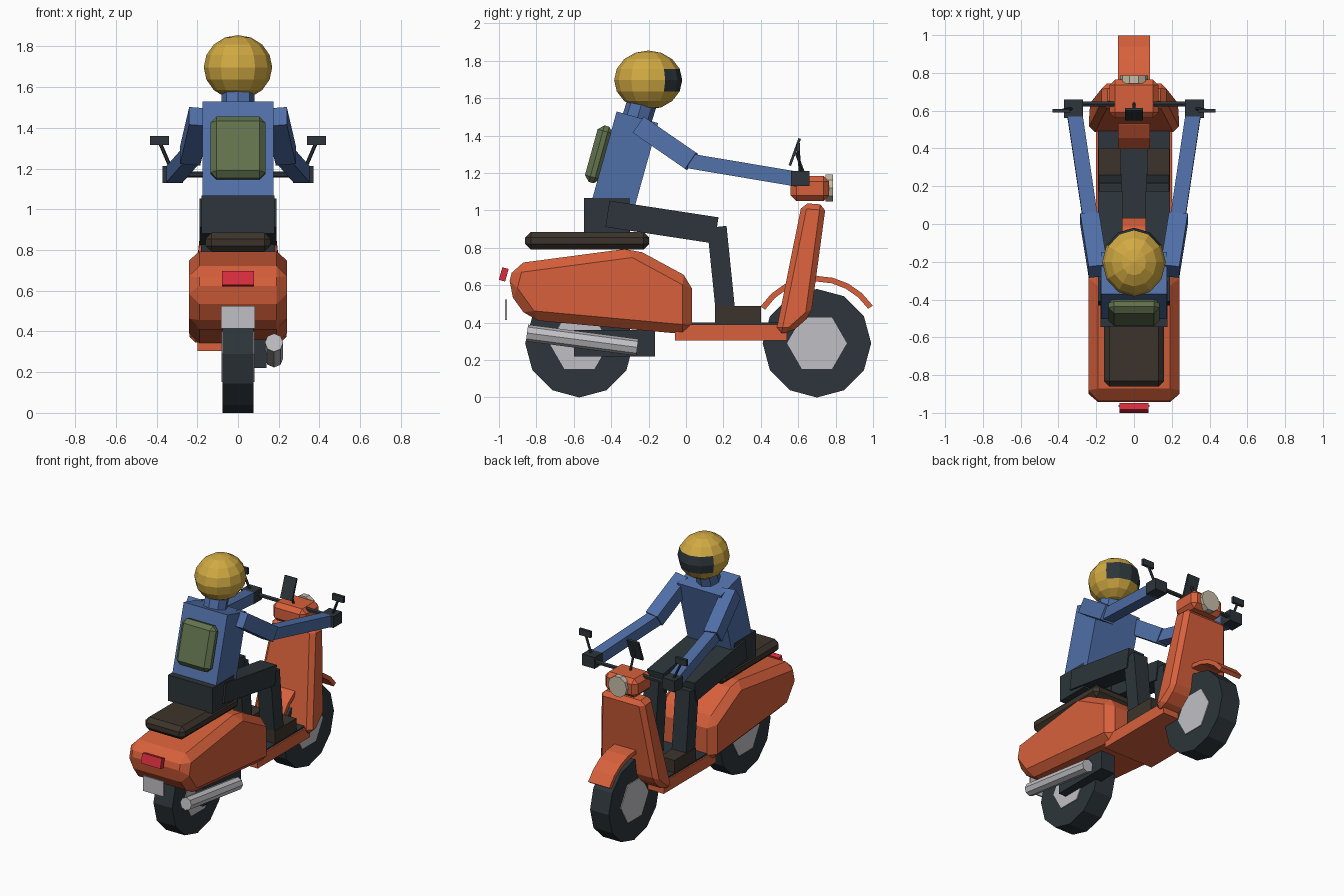
import bpy, bmesh, math
from mathutils import Vector, Matrix

if "Cube" in bpy.data.objects:
    bpy.data.objects.remove(bpy.data.objects["Cube"])


def material(name, rgb):
    m = bpy.data.materials.new(name)
    m.diffuse_color = (*rgb, 1)
    m.use_nodes = True
    m.node_tree.nodes["Principled BSDF"].inputs["Base Color"].default_value = m.diffuse_color
    return m


ORANGE = material("orange paint", (.68, .118, .044))
DARK = material("dark slate", (.026, .036, .043))
BLUE = material("blue jacket", (.080, .160, .390))
GOLD = material("gold helmet", (.640, .400, .055))
BROWN = material("dark brown", (.046, .034, .025))
GREEN = material("olive green", (.122, .171, .076))
SILVER = material("silver", (.53, .53, .56))
RED = material("red lens", (.68, .026, .048))
CREAM = material("cream lens", (.57, .52, .40))

SIDE = Matrix(((0, 0, 1), (1, 0, 0), (0, 1, 0)))  # profile in y/z, depth along x


def prism(name, pts, depth, mat, basis=SIDE, loc=(0, 0, 0), bevel=0, taper=None):
    """Extrude a closed 2D outline symmetrically along the basis' third axis."""
    bm = bmesh.new()
    rings = [[bm.verts.new(basis @ Vector((u, v, w)) + Vector(loc)) for u, v in pts]
             for w in (-depth / 2, depth / 2)]
    bm.faces.new(rings[0][::-1])
    bm.faces.new(rings[1])
    n = len(pts)
    for i in range(n):
        j = (i + 1) % n
        bm.faces.new((rings[0][i], rings[0][j], rings[1][j], rings[1][i]))
    if taper:
        for v in bm.verts:
            v.co.x *= taper(v.co.z)
    bmesh.ops.recalc_face_normals(bm, faces=bm.faces)
    me = bpy.data.meshes.new(name)
    bm.to_mesh(me)
    bm.free()
    me.materials.append(mat)
    ob = bpy.data.objects.new(name, me)
    bpy.context.collection.objects.link(ob)
    if bevel:
        mod = ob.modifiers.new("bevel", 'BEVEL')
        mod.width, mod.segments = bevel, 1
        mod.limit_method, mod.angle_limit = 'ANGLE', math.radians(30)
    return ob


def rect(a, b):
    return [(-a / 2, -b / 2), (a / 2, -b / 2), (a / 2, b / 2), (-a / 2, b / 2)]


def ngon(r, n):
    return [(r * math.cos(2 * math.pi * i / n), r * math.sin(2 * math.pi * i / n)) for i in range(n)]


def box(name, lo, hi, mat, bevel=0, tilt=0):
    """Box from low corner to high corner, optionally tilted about x."""
    lo, hi = Vector(lo), Vector(hi)
    s = hi - lo
    return prism(name, rect(s.y, s.z), s.x, mat, Matrix.Rotation(tilt, 3, 'X') @ SIDE, (lo + hi) / 2, bevel)


def bar(name, p0, p1, pts, mat):
    """Straight bar with cross-section pts between two points."""
    p0, p1 = Vector(p0), Vector(p1)
    w = (p1 - p0).normalized()
    ref = Vector((1, 0, 0)) if abs(w.x) < .9 else Vector((0, 0, 1))
    u = (ref - w * ref.dot(w)).normalized()
    basis = Matrix((u, w.cross(u), w)).transposed()
    return prism(name, pts, (p1 - p0).length, mat, basis, (p0 + p1) / 2)


# Wheels
for name, y in (("front", .70), ("rear", -.57)):
    prism(name + "_tyre", ngon(.29, 12), .15, DARK, loc=(0, y, .29))
    prism(name + "_hub", ngon(.16, 6), .162, SILVER, loc=(0, y, .29))

# Front mudguard
a = [math.radians(34 + 113 * i / 8) for i in range(9)]
arc = [(.36 * math.cos(t), .36 * math.sin(t)) for t in a]
arc += [(.33 * math.cos(t), .33 * math.sin(t)) for t in reversed(a)]
prism("front_mudguard", arc, .17, ORANGE, loc=(0, .70, .29))

# Bodywork
prism("rear_body", [(-.955, .575), (-.92, .715), (-.278, .80), (.032, .632), (.032, .335), (-.84, .415)],
      .48, ORANGE, bevel=.05)
box("floor", (-.2, -.06, .305), (.2, .54, .39), ORANGE)
box("floor_mat", (-.19, 0, .385), (.19, .50, .40), DARK)
prism("leg_shield", [(.48, .345), (.56, .345), (.668, .44), (.748, 1.03), (.62, 1.04)], .48, ORANGE,
      bevel=.03, taper=lambda z: 1 - .29 * max(0, z - .4) / .63)
box("headset", (-.13, .56, 1.05), (.13, .765, 1.185), ORANGE, bevel=.03)
bar("headlight", (0, .745, 1.12), (0, .785, 1.12), ngon(.075, 10), CREAM)
box("seat", (-.16, -.86, .79), (.16, -.197, .885), BROWN, bevel=.03)

# Engine, exhaust, rear light and plate
box("engine", (.03, -.60, .22), (.14, -.165, .36), DARK)
bar("exhaust", (.177, -.85, .345), (.177, -.26, .268), ngon(.045, 8), SILVER)
box("tail_light", (-.078, -.992, .623), (.078, -.957, .693), RED, tilt=-.27)
box("rear_plate", (-.083, -.968, .415), (.083, -.958, .525), SILVER)

# Handlebar and display
bar("handlebar", (-.37, .635, 1.17), (.37, .635, 1.17), ngon(.015, 6), DARK)
bar("display_stem", (0, .64, 1.17), (0, .588, 1.31), ngon(.009, 6), DARK)
bar("display", (0, .555, 1.24), (0, .608, 1.385), rect(.095, .014), DARK)

# Rider body
box("hips", (-.178, -.545, .88), (.178, -.30, 1.067), DARK)
bar("torso", (0, -.39, 1.032), (0, -.26, 1.498), rect(.35, .23), BLUE)
bar("neck", (0, -.265, 1.48), (0, -.228, 1.60), ngon(.08, 8), BLUE)
box("backpack", (-.135, -.508, 1.143), (.135, -.422, 1.457), GREEN, bevel=.03, tilt=-.27)

# Paired parts
for side, s in (("left", -1), ("right", 1)):
    bar(side + "_upper_arm", (s * .19, -.25, 1.455), (s * .235, .03, 1.262), rect(.1, .105), BLUE)
    bar(side + "_forearm", (s * .23, .02, 1.264), (s * .315, .59, 1.168), rect(.08, .08), BLUE)
    box(side + "_glove", (s * .32 - .05, .562, 1.13), (s * .32 + .05, .66, 1.212), DARK)
    bar(side + "_thigh", (s * .125, -.42, .982), (s * .125, .163, .893), rect(.13, .142), DARK)
    bar(side + "_shin", (s * .125, .165, .912), (s * .125, .213, .44), rect(.115, .104), DARK)
    box(side + "_shoe", (s * .13 - .058, .155, .395), (s * .13 + .058, .40, .49), BROWN)
    bar(side + "_mirror_arm", (s * .325, .612, 1.19), (s * .385, .60, 1.33), ngon(.009, 6), DARK)
    box(side + "_mirror", (s * .385 - .046, .59, 1.315), (s * .385 + .046, .61, 1.36), DARK)

# Helmet with visor faces
bm = bmesh.new()
bmesh.ops.create_uvsphere(bm, u_segments=12, v_segments=8, radius=1)
for f in bm.faces:
    c = f.calc_center_median()
    f.material_index = int(c.y > .5 and abs(c.z) < .3)
bm.transform(Matrix.Translation((0, -.202, 1.697)) @ Matrix.Diagonal((.168, .182, .158, 1)))
me = bpy.data.meshes.new("helmet")
bm.to_mesh(me)
bm.free()
me.materials.append(GOLD)
me.materials.append(DARK)
bpy.context.collection.objects.link(bpy.data.objects.new("helmet", me))
